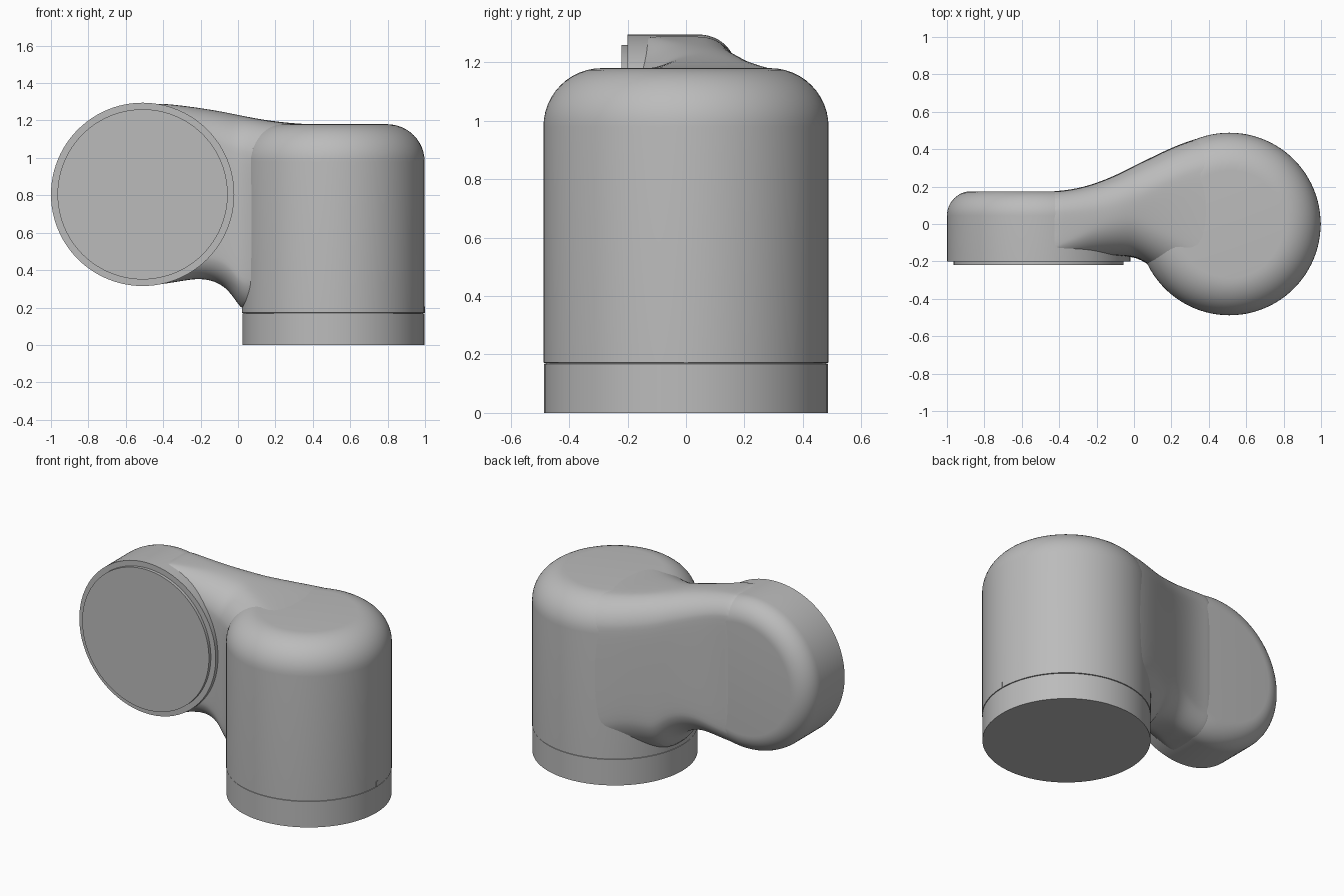
import bpy, bmesh, math
from mathutils import Matrix, Vector

if "Cube" in bpy.data.objects:
    bpy.data.objects.remove(bpy.data.objects["Cube"])

grey = bpy.data.materials.new("light grey")
grey.use_nodes = True
grey.diffuse_color = (0.5, 0.5, 0.5, 1)
grey.node_tree.nodes["Principled BSDF"].inputs["Base Color"].default_value = (0.5, 0.5, 0.5, 1)


def finish(name, bm, matrix=Matrix(), subdiv=0):
    """Turn a bmesh into a smooth shaded object."""
    bmesh.ops.recalc_face_normals(bm, faces=bm.faces)
    bm.transform(matrix)
    mesh = bpy.data.meshes.new(name)
    bm.to_mesh(mesh)
    bm.free()
    mesh.materials.append(grey)
    ob = bpy.data.objects.new(name, mesh)
    bpy.context.collection.objects.link(ob)
    if subdiv:
        mod = ob.modifiers.new("smooth", 'SUBSURF')
        mod.levels = mod.render_levels = subdiv
    bpy.ops.object.select_all(action='DESELECT')
    bpy.context.view_layer.objects.active = ob
    ob.select_set(True)
    bpy.ops.object.shade_smooth_by_angle(angle=math.radians(35))
    return ob


def lathe(name, profile, matrix, steps=96):
    """Revolve (radius, height) points around z; ends are closed flat."""
    bm = bmesh.new()
    rings = []
    for r, h in profile:
        rings.append([bm.verts.new((r * math.cos(a), r * math.sin(a), h))
                      for a in (math.tau * i / steps for i in range(steps))])
    for low, high in zip(rings, rings[1:]):
        for i in range(steps):
            j = (i + 1) % steps
            bm.faces.new((low[i], low[j], high[j], high[i]))
    bm.faces.new(rings[0])
    bm.faces.new(rings[-1])
    return finish(name, bm, matrix)


def rounded_end(radius, top, fillet, steps=12):
    """Profile points of a rounded shoulder, from the wall to the flat end."""
    return [(radius - fillet + fillet * math.cos(a), top - fillet + fillet * math.sin(a))
            for a in (math.pi / 2 * i / steps for i in range(steps + 1))]


# upright housing and its base ring
upright = Matrix.Translation((0.51, 0, 0))
R = 0.488
lathe("base_ring", [(R - 0.002, 0), (R - 0.002, 0.168), (R - 0.008, 0.169), (R - 0.008, 0.19)], upright)
lathe("upright_housing", [(R - 0.006, 0.171), (R, 0.172)] + rounded_end(R, 1.18, 0.2), upright)

# round side housing, facing the front
side = Matrix.Translation((-0.51, 0, 0.805)) @ Matrix.Rotation(-math.pi / 2, 4, 'X')
lathe("side_housing", [(0.49, -0.2)] + rounded_end(0.49, 0.175, 0.13), side)
lathe("side_cover", [(0.455, -0.22), (0.455, -0.19)], side)

# neck sections: x, top, bottom, front, back,
# then corner radii: top back, top front, bottom front, bottom back
SECTIONS = [
    (-0.50, 1.292, 0.318, -0.190, 0.173, 0.13, 0.05, 0.05, 0.13),
    (-0.40, 1.290, 0.325, -0.180, 0.176, 0.13, 0.08, 0.06, 0.13),
    (-0.30, 1.280, 0.342, -0.175, 0.190, 0.14, 0.12, 0.10, 0.14),
    (-0.20, 1.266, 0.358, -0.170, 0.219, 0.16, 0.17, 0.14, 0.17),
    (-0.10, 1.250, 0.335, -0.170, 0.260, 0.18, 0.20, 0.16, 0.20),
    (-0.03, 1.236, 0.270, -0.175, 0.295, 0.19, 0.22, 0.17, 0.23),
    (0.02, 1.226, 0.180, -0.182, 0.320, 0.20, 0.23, 0.18, 0.27),
    (0.10, 1.210, 0.175, -0.230, 0.360, 0.20, 0.24, 0.20, 0.30),
    (0.20, 1.195, 0.175, -0.310, 0.408, 0.20, 0.28, 0.25, 0.30),
    (0.30, 1.185, 0.175, -0.370, 0.447, 0.20, 0.28, 0.25, 0.25),
    (0.40, 1.179, 0.175, -0.400, 0.474, 0.20, 0.24, 0.25, 0.20),
    (0.50, 1.177, 0.175, -0.400, 0.485, 0.20, 0.24, 0.25, 0.20),
]
bm = bmesh.new()
loops = []
for x, top, bottom, front, back, *radii in SECTIONS:
    loop = []
    corners = ((back, top, -1, -1), (front, top, 1, -1), (front, bottom, 1, 1), (back, bottom, -1, 1))
    for k, ((y, z, sy, sz), r) in enumerate(zip(corners, radii)):
        for i in range(7):
            a = math.pi / 2 * (k + i / 6)
            loop.append(bm.verts.new((x, y + sy * r + r * math.cos(a), z + sz * r + r * math.sin(a))))
    loops.append(loop)
for a, b in zip(loops, loops[1:]):
    for i in range(len(a)):
        j = (i + 1) % len(a)
        bm.faces.new((a[i], a[j], b[j], b[i]))
bm.faces.new(loops[0])
bm.faces.new(loops[-1])
finish("neck", bm, subdiv=2)

# small index mark above the seam
bm = bmesh.new()
bmesh.ops.create_cube(bm, size=1)
mark = Matrix.Translation((0.51 + R - 0.001, 0, 0.188)) @ Matrix.Diagonal(Vector((0.008, 0.014, 0.036, 1)))
finish("index_mark", bm, mark)
